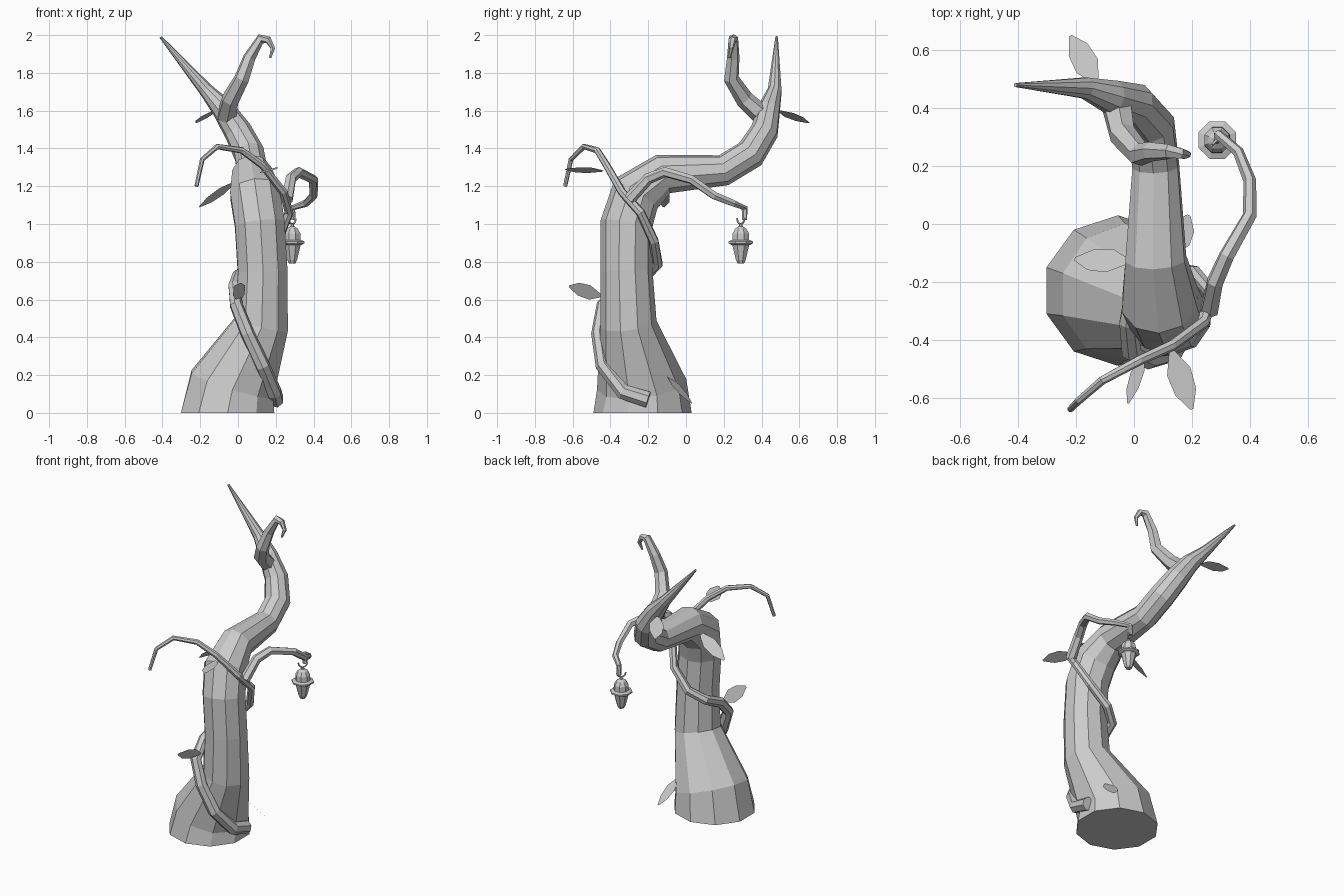
import bpy
import bmesh
import math
from mathutils import Vector

default_cube = bpy.data.objects.get("Cube")
if default_cube:
    bpy.data.objects.remove(default_cube, do_unlink=True)

# One plain grey covers the whole tree
GREY = (0.6, 0.6, 0.6, 1)
grey = bpy.data.materials.new("plain_grey")
grey.use_nodes = True
grey.diffuse_color = GREY
grey.node_tree.nodes["Principled BSDF"].inputs["Base Color"].default_value = GREY


def finish(name, bm):
    """Turn a bmesh into a flat shaded, coloured object."""
    bmesh.ops.recalc_face_normals(bm, faces=bm.faces)
    mesh = bpy.data.meshes.new(name)
    bm.to_mesh(mesh)
    bm.free()
    mesh.materials.append(grey)
    obj = bpy.data.objects.new(name, mesh)
    bpy.context.collection.objects.link(obj)
    return obj


def tube(name, points, radii, sides, start_direction=None):
    """Sweep a polygon along a path, without twisting, and cap both ends."""
    path = [Vector(p) for p in points]
    last = len(path) - 1
    bm = bmesh.new()
    rings = []
    across = Vector((1, 0, 0))
    for i, centre in enumerate(path):
        before = (centre - path[max(i - 1, 0)]).normalized()
        after = (path[min(i + 1, last)] - centre).normalized()
        along = (before + after).normalized()
        if i == 0 and start_direction:
            along = Vector(start_direction)
        across = (across - along * across.dot(along)).normalized()
        other = along.cross(across)
        ring = []
        for k in range(sides):
            angle = math.tau * (k + 0.5) / sides
            offset = across * math.cos(angle) + other * math.sin(angle)
            ring.append(bm.verts.new(centre + offset * radii[i]))
        rings.append(ring)
    for low, high in zip(rings, rings[1:]):
        for k in range(sides):
            n = (k + 1) % sides
            bm.faces.new((low[k], low[n], high[n], high[k]))
    bm.faces.new(rings[0])
    bm.faces.new(rings[-1])
    return finish(name, bm)


def taper(count, start, end):
    return [start + (end - start) * i / (count - 1) for i in range(count)]


def leaf(name, base, tip, side, width=0.1):
    """Flat pointed leaf between two points, spread along the side vector."""
    base, tip = Vector(base), Vector(tip)
    along = tip - base
    side = Vector(side)
    side = (side - along * side.dot(along) / along.length_squared).normalized()
    half = [(0, 0.1), (0.35, 0.45), (0.7, 0.4), (1, 0.06)]
    outline = half + [(t, -w) for t, w in reversed(half)]
    bm = bmesh.new()
    bm.faces.new([bm.verts.new(base + along * t + side * w * width) for t, w in outline])
    return finish(name, bm)


# Leaning trunk, bent backwards and ending in a long spike
trunk_path = [
    (-0.055, -0.23, 0), (-0.03, -0.235, 0.15), (0.125, -0.305, 0.47),
    (0.13, -0.315, 0.75), (0.115, -0.315, 1), (0.09, -0.265, 1.16),
    (0.075, -0.12, 1.265), (0.075, 0.2, 1.285), (0.06, 0.34, 1.37),
    (0, 0.415, 1.49), (-0.08, 0.44, 1.61), (-0.17, 0.47, 1.71),
    (-0.41, 0.48, 1.99),
]
trunk_radii = [0.26, 0.238, 0.15, 0.138, 0.138, 0.138, 0.108,
               0.083, 0.083, 0.075, 0.06, 0.038, 0.007]
tube("trunk", trunk_path, trunk_radii, 10, (0, 0, 1))

# Hooked branch at the crown
crown_path = [
    (-0.06, 0.41, 1.57), (-0.04, 0.31, 1.66), (0.02, 0.24, 1.77),
    (0.06, 0.25, 1.88), (0.12, 0.25, 1.98), (0.16, 0.245, 1.975),
    (0.185, 0.24, 1.93), (0.17, 0.23, 1.88),
]
tube("crown_branch", crown_path, taper(len(crown_path), 0.055, 0.006), 6)

# Vine that winds round the trunk and reaches out over the front
vine_path = [
    (0.2, -0.2, 0.07), (0.19, -0.33, 0.11), (0.13, -0.44, 0.25),
    (0.05, -0.465, 0.42), (-0.01, -0.44, 0.57), (-0.02, -0.34, 0.67),
    (0, -0.21, 0.73), (0.09, -0.15, 0.79), (0.21, -0.17, 0.91),
    (0.27, -0.24, 1.06), (0.24, -0.34, 1.17), (0.13, -0.42, 1.31),
    (0.02, -0.47, 1.39), (-0.11, -0.54, 1.41), (-0.19, -0.61, 1.34),
    (-0.22, -0.64, 1.2),
]
tube("winding_vine", vine_path, taper(len(vine_path), 0.044, 0.011), 7)

# Vine arm that carries the lantern
arm_path = [
    (0.26, -0.3, 1.13), (0.28, -0.2, 1.24), (0.32, -0.11, 1.275),
    (0.4, 0.03, 1.235), (0.4, 0.15, 1.15), (0.36, 0.25, 1.11),
    (0.29, 0.31, 1.085), (0.29, 0.31, 1.02),
]
tube("lantern_arm", arm_path, taper(len(arm_path), 0.033, 0.014), 6)

# Hanging lantern: tapered body, wide rim and domed cap
LANTERN = Vector((0.287, 0.29, 0))


def lathe(name, profile, sides):
    points = [LANTERN + Vector((0, 0, z)) for r, z in profile]
    return tube(name, points, [r for r, z in profile], sides)


lathe("lantern_body", [(0.018, 0.79), (0.028, 0.81), (0.05, 0.895)], 8)
lathe("lantern_rim", [(0.055, 0.89), (0.07, 0.898), (0.07, 0.908), (0.05, 0.915)], 8)
lathe("lantern_cap", [(0.048, 0.91), (0.047, 0.95), (0.032, 0.975),
                      (0.012, 0.988), (0.008, 1)], 8)

# Open hook on top of the lantern
hook_path = []
for i in range(7):
    angle = math.pi + math.pi * i / 6
    hook_path.append(LANTERN + Vector((0.02 * math.cos(angle), 0.02 * math.cos(angle),
                                       1.03 + 0.03 * math.sin(angle))))
tube("lantern_hook", hook_path, taper(len(hook_path), 0.005, 0.005), 5)

# Leaves
leaf("crown_leaf", (-0.13, 0.49, 1.6), (-0.22, 0.65, 1.535), (1, 0.5, 0.3))
leaf("side_leaf", (-0.02, -0.13, 1.22), (-0.205, -0.12, 1.09), (0.3, 1, -0.4))
leaf("front_leaf", (0.03, -0.45, 0.62), (-0.02, -0.62, 0.67), (0.5, 0, 0.85))
leaf("vine_leaf", (0.13, -0.44, 1.28), (0.2, -0.64, 1.29), (1, 0.3, 0.35))
leaf("root_leaf", (0.13, -0.1, 0.2), (0.19, 0.03, 0.05), (-0.7, 0.7, -0.3))
